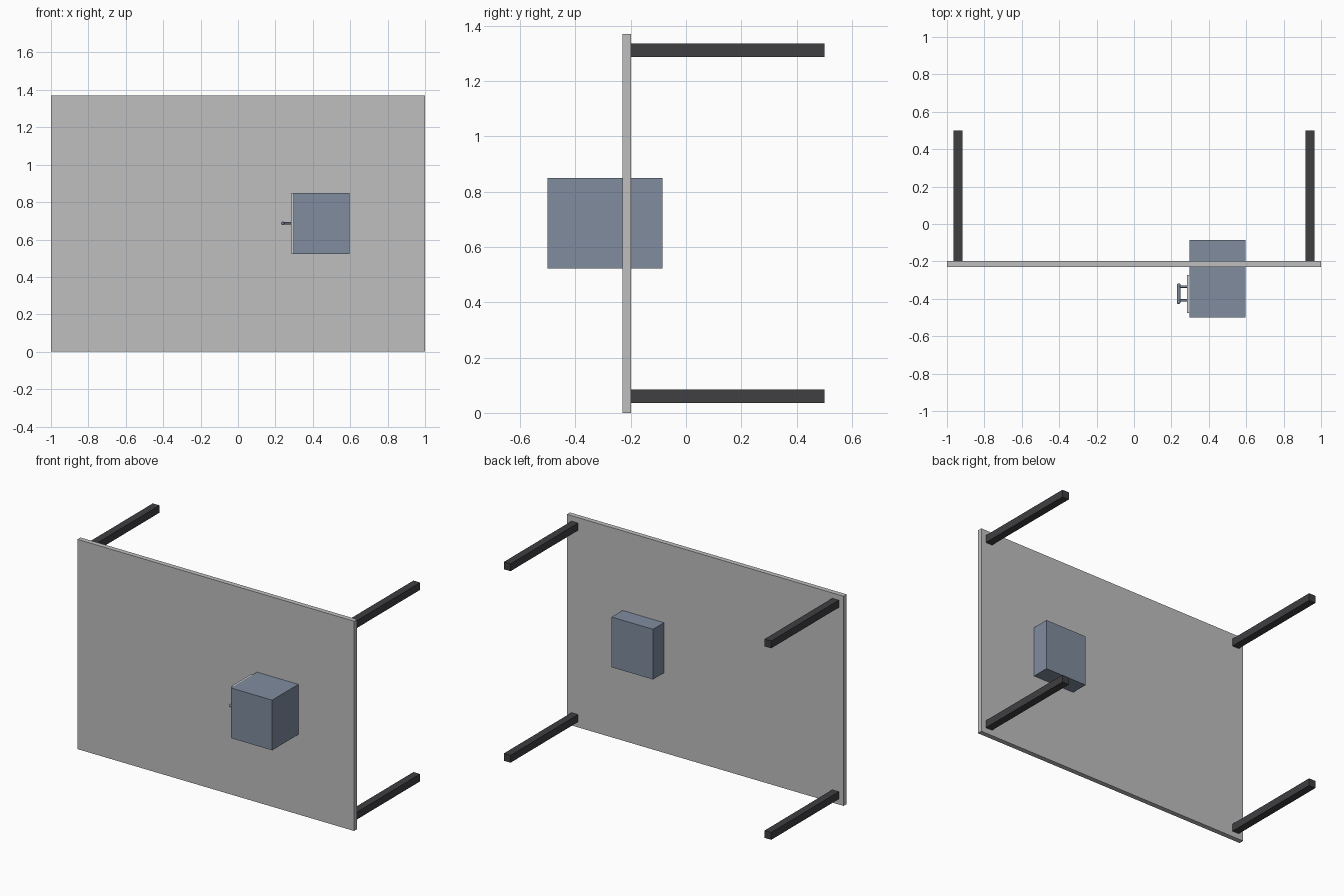
import bpy
from mathutils import Vector

cube = bpy.data.objects.get("Cube")
if cube:
    bpy.data.objects.remove(cube, do_unlink=True)


def material(name, rgb):
    m = bpy.data.materials.new(name)
    m.use_nodes = True
    m.diffuse_color = (*rgb, 1)
    m.node_tree.nodes["Principled BSDF"].inputs["Base Color"].default_value = (*rgb, 1)
    return m


GREY = material("light grey", (0.52, 0.52, 0.52))
DARK = material("charcoal", (0.05, 0.05, 0.055))
BLUE = material("slate blue", (0.215, 0.262, 0.342))
PALE = material("pale grey", (0.6, 0.6, 0.6))


def box(name, low, high, mat):
    """Box between two opposite corners."""
    low, high = Vector(low), Vector(high)
    bpy.ops.mesh.primitive_cube_add(size=1, location=(low + high) / 2)
    ob = bpy.context.object
    ob.name = name
    ob.scale = high - low
    bpy.ops.object.transform_apply(location=False, rotation=False, scale=True)
    ob.data.materials.append(mat)
    return ob


def rod(name, start, end, radius, mat, rounding=0):
    """Smooth round bar between two points, optionally with rounded ends."""
    start, end = Vector(start), Vector(end)
    axis = end - start
    bpy.ops.mesh.primitive_cylinder_add(vertices=20, radius=radius, depth=axis.length,
                                        location=(start + end) / 2)
    ob = bpy.context.object
    ob.name = name
    ob.rotation_euler = axis.to_track_quat("Z", "Y").to_euler()
    ob.data.materials.append(mat)
    if rounding:
        bevel = ob.modifiers.new("rounded ends", "BEVEL")
        bevel.width = rounding
        bevel.segments = 4
    bpy.ops.object.shade_smooth_by_angle()
    return ob


# Table lying on its side: top panel
box("table_top", (-1, -0.23, 0), (1, -0.198, 1.37), GREY)

# Four square legs
for side, x in (("right", -0.942), ("left", 0.942)):
    for level, z in (("lower", 0.06), ("upper", 1.311)):
        box(f"{side}_{level}_leg", (x - 0.024, -0.198, z - 0.024),
            (x + 0.024, 0.5, z + 0.024), DARK)

# Cabinet passing through the top
box("cabinet", (0.298, -0.5, 0.522), (0.597, -0.085, 0.85), BLUE)

# Drawer front and its pull handle
box("drawer_front", (0.284, -0.475, 0.524), (0.298, -0.272, 0.848), PALE)
rod("handle_grip", (0.239, -0.427, 0.687), (0.239, -0.317, 0.687), 0.009, BLUE, 0.006)
for name, y in (("front_handle_post", -0.408), ("back_handle_post", -0.335)):
    rod(name, (0.239, y, 0.687), (0.286, y, 0.687), 0.006, BLUE)
